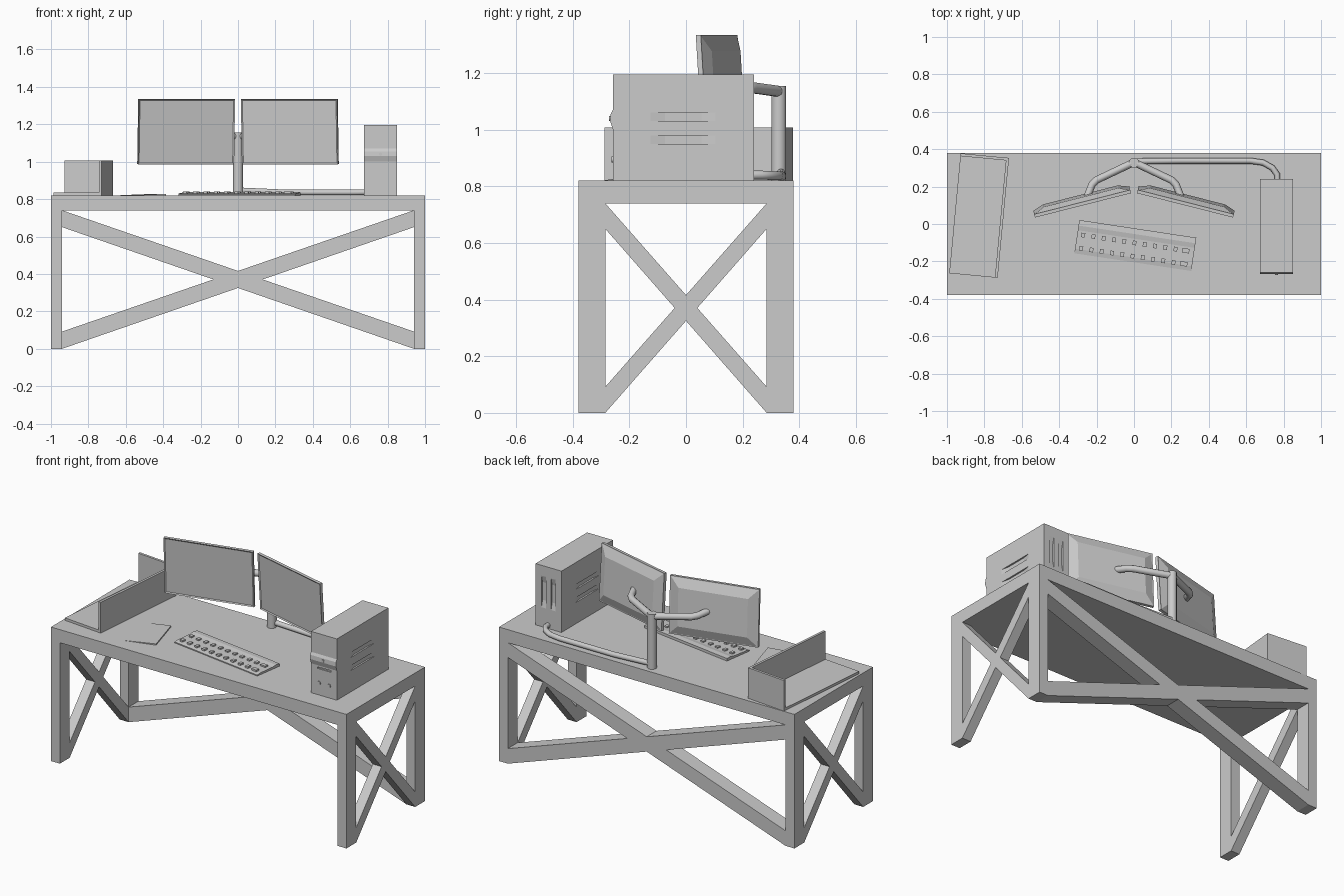
import bpy, bmesh, math
from mathutils import Vector, Matrix

if "Cube" in bpy.data.objects:
    bpy.data.objects.remove(bpy.data.objects["Cube"])

TOP = 0.82


def finish(name, bm, loc=(0, 0, 0), rot=(0, 0, 0)):
    bmesh.ops.recalc_face_normals(bm, faces=bm.faces)
    me = bpy.data.meshes.new(name)
    bm.to_mesh(me)
    bm.free()
    ob = bpy.data.objects.new(name, me)
    bpy.context.collection.objects.link(ob)
    ob.location, ob.rotation_euler = loc, rot
    return ob


def add_box(bm, lo, hi):
    lo, hi = Vector(lo), Vector(hi)
    m = Matrix.Translation((lo + hi) / 2) @ Matrix.Diagonal((*(hi - lo), 1))
    return bmesh.ops.create_cube(bm, size=1, matrix=m)["verts"]


def box(name, lo, hi, loc=(0, 0, 0), rot=(0, 0, 0)):
    bm = bmesh.new()
    add_box(bm, lo, hi)
    return finish(name, bm, loc, rot)


def prism(name, profile, axis, lo, hi, loc=(0, 0, 0), rot=(0, 0, 0)):
    """Extrude a 2D profile along one axis; the profile uses the other two."""
    bm = bmesh.new()
    vs = []
    for p in profile:
        c = list(p)
        c.insert(axis, lo)
        vs.append(bm.verts.new(c))
    ext = bmesh.ops.extrude_face_region(bm, geom=[bm.faces.new(vs)])
    off = Vector((0, 0, 0))
    off[axis] = hi - lo
    bmesh.ops.translate(bm, vec=off, verts=[v for v in ext["geom"] if isinstance(v, bmesh.types.BMVert)])
    # a front cap is lost on extrusion only if Blender removes it, so fill holes
    bmesh.ops.holes_fill(bm, edges=[e for e in bm.edges if e.is_boundary])
    return finish(name, bm, loc, rot)


def tube(name, pts, r, res=3):
    cu = bpy.data.curves.new(name, "CURVE")
    cu.dimensions = "3D"
    cu.bevel_depth, cu.bevel_resolution, cu.use_fill_caps = r, res, True
    sp = cu.splines.new("POLY")
    sp.points.add(len(pts) - 1)
    for p, c in zip(sp.points, pts):
        p.co = (*c, 1)
    ob = bpy.data.objects.new(name, cu)
    bpy.context.collection.objects.link(ob)
    bpy.ops.object.select_all(action="DESELECT")
    ob.select_set(True)
    bpy.context.view_layer.objects.active = ob
    bpy.ops.object.convert(target="MESH")
    bpy.ops.object.shade_smooth_by_angle(angle=math.radians(50))


# Desk top and legs
box("desk_top", (-1, -0.38, 0.74), (1, 0.38, TOP))
for sx, side in ((-1, "left"), (1, "right")):
    for sy, end in ((-1, "front"), (1, "back")):
        xs, ys = sorted((sx, sx * 0.94)), sorted((sy * 0.38, sy * 0.285))
        box(f"{end}_{side}_leg", (xs[0], ys[0], 0), (xs[1], ys[1], 0.74))


# Crossed braces on the two ends and the back
def brace(h, s):
    return [(-h * s, 0), (h * s, 0.65), (h * s, 0.74), (-h * s, 0.092)]


for s, tag in ((1, "rising"), (-1, "falling")):
    prism(f"back_brace_{tag}", brace(0.94, s), 1, 0.285, 0.38)
    prism(f"left_brace_{tag}", brace(0.285, s), 0, -1, -0.94)
    prism(f"right_brace_{tag}", brace(0.285, s), 0, 0.94, 1)

# Monitors: bezel slab, recessed screen, tapered back
for s, side in ((-1, "left"), (1, "right")):
    bm = bmesh.new()
    add_box(bm, (-0.265, 0, -0.174), (0.265, 0.018, 0.174))
    bm.normal_update()
    front = [f for f in bm.faces if f.normal.y < -0.9]
    back = [f for f in bm.faces if f.normal.y > 0.9]
    bmesh.ops.inset_region(bm, faces=front, thickness=0.01)
    bmesh.ops.translate(bm, vec=(0, 0.005, 0), verts=front[0].verts)
    bmesh.ops.inset_region(bm, faces=back, thickness=0.008)
    bmesh.ops.inset_region(bm, faces=back, thickness=0.075)
    bmesh.ops.translate(bm, vec=(0, 0.022, 0), verts=back[0].verts)
    finish(f"{side}_monitor", bm, (s * 0.275, 0.11, 1.16),
           (math.radians(3.5), 0, -s * math.radians(14.2)))
    tube(f"{side}_monitor_arm", [(0, 0.33, 1.135), (s * 0.2, 0.235, 1.148),
                                 (s * 0.225, 0.21, 1.152), (s * 0.25, 0.145, 1.162)], 0.02)

# Monitor pole and cable to the computer
tube("monitor_pole", [(0, 0.328, TOP), (0, 0.328, 1.155)], 0.027)
tube("cable", [(0, 0.335, 0.847), (0.25, 0.338, 0.836), (0.62, 0.338, 0.836), (0.69, 0.328, 0.837),
               (0.74, 0.3, 0.838), (0.765, 0.265, 0.84), (0.767, 0.22, 0.84)], 0.016)

# Computer case with a bulging front band
case = prism("computer_case", [(0.24, TOP), (0.24, 1.195), (-0.258, 1.195), (-0.258, 1.07),
                               (-0.266, 1.055), (-0.268, 1.03), (-0.258, 1.0), (-0.258, TOP)],
             0, 0.675, 0.85)

# Vents cut into the sides and back, plus the front slot
bm = bmesh.new()


def vent(lo, hi, axis, deep, out):
    """Box whose inner end is shortened along the long axis to make ramps."""
    vs = add_box(bm, lo, hi)
    n = 0 if axis == 1 else 1
    mid = (lo[axis] + hi[axis]) / 2
    for v in vs:
        if abs(v.co[n] - deep) < 1e-4:
            v.co[axis] = mid + (v.co[axis] - mid) * 0.52
        else:
            v.co[n] = out


for z in (0.95, 1.03):
    vent((0.84, -0.135, z), (0.852, 0.115, z + 0.03), 1, 0.84, 0.852)
    vent((0.673, -0.135, z), (0.685, 0.115, z + 0.03), 1, 0.685, 0.673)
for x in (0.715, 0.78):
    vent((x, 0.23, 0.93), (x + 0.03, 0.242, 1.14), 2, 0.23, 0.242)
add_box(bm, (0.72, -0.27, 0.98), (0.81, -0.25, 0.99))
cut = finish("vent_cutter", bm)
mod = case.modifiers.new("vents", "BOOLEAN")
mod.operation, mod.object, mod.solver = "DIFFERENCE", cut, "EXACT"
bpy.context.view_layer.objects.active = case
bpy.ops.object.modifier_apply(modifier=mod.name)
bpy.data.objects.remove(cut)

# Front buttons
for i, (x, z, r) in enumerate(((0.73, 0.895, 0.011), (0.798, 0.895, 0.011), (0.762, 1.04, 0.009))):
    tube(f"case_button_{i + 1}", [(x, -0.25, z), (x, -0.263 if i < 2 else -0.272, z)], r, 2)

# Corner tray: base with a tall side wall and back wall
bm = bmesh.new()
add_box(bm, (-0.13, -0.322, 0), (0.13, 0.322, 0.015))
add_box(bm, (0.115, -0.322, 0.015), (0.13, 0.322, 0.187))
add_box(bm, (-0.13, 0.307, 0.015), (0.115, 0.322, 0.187))
finish("corner_tray", bm, (-0.828, 0.045, TOP), (0, 0, math.radians(-5.4)))

# Keyboard and its two rows of keys
place = ((0.007, -0.115, TOP), (0, 0, math.radians(-8.6)))
prism("keyboard", [(-0.09, 0), (-0.09, 0.006), (-0.065, 0.011), (0.035, 0.013), (0.06, 0.018),
                   (0.09, 0.016), (0.09, 0)], 0, -0.316, 0.316, *place)
bm = bmesh.new()
for y in (-0.0585, 0.013):
    for i in range(11):
        x = -0.284 + i * 0.0555
        w = 0.01 if i < 10 else 0.019
        add_box(bm, (x - w, y - 0.012, 0.008), (x + w, y + 0.012, 0.021))
finish("keyboard_keys", bm, *place)

# Thin mouse pad, tapering to its left edge
prism("mouse_pad", [(-0.09, 0), (0.09, 0), (0.09, 0.008), (-0.09, 0.001)], 1, -0.128, 0.128,
      (-0.507, -0.143, TOP), (0, 0, math.radians(16)))
